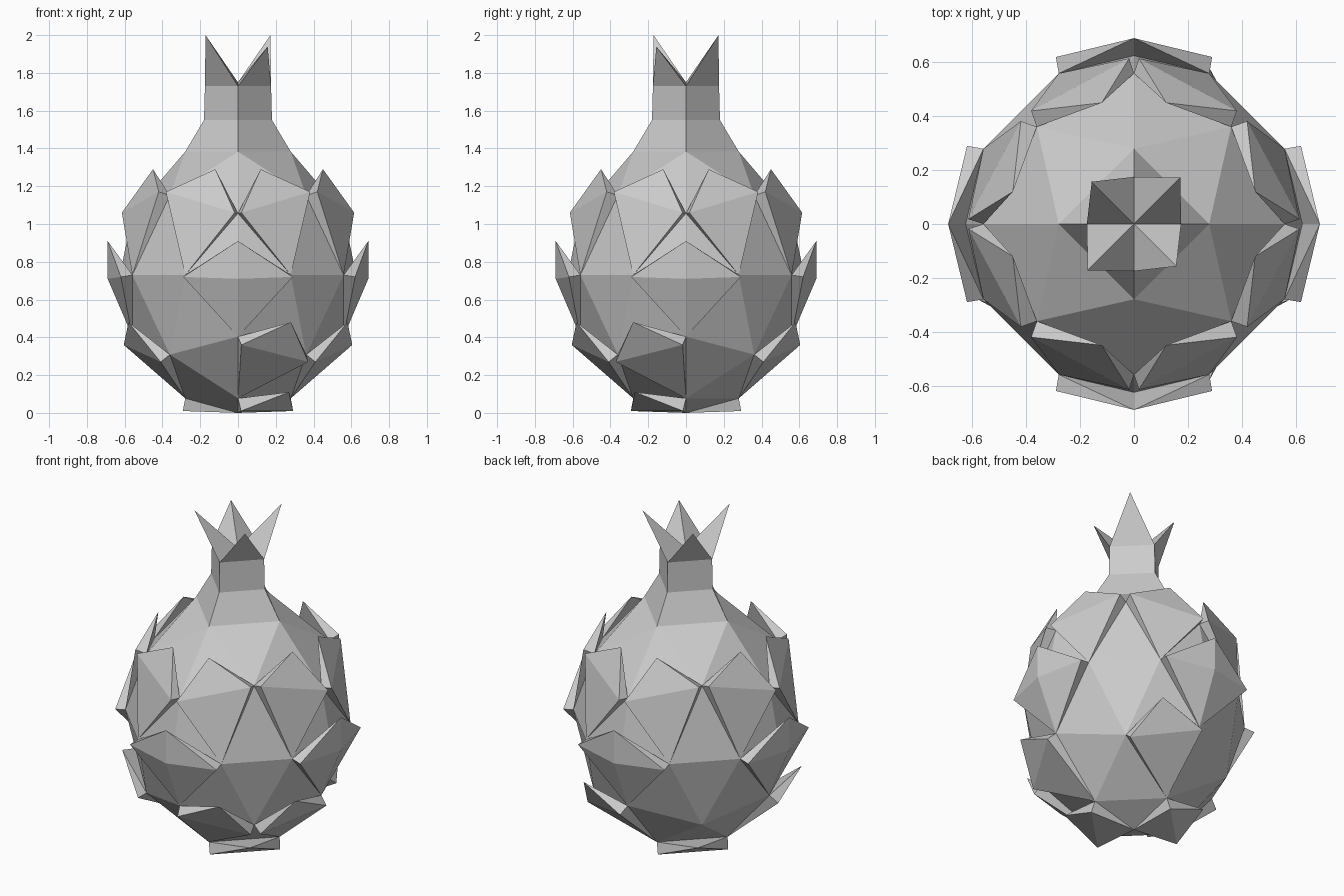
import bpy
import bmesh
from math import pi
from mathutils import Matrix, Vector

cube = bpy.data.objects.get("Cube")
if cube:
    bpy.data.objects.remove(cube, do_unlink=True)

grey = bpy.data.materials.new("light_grey")
grey.use_nodes = True
grey.diffuse_color = (0.6, 0.6, 0.6, 1)
grey.node_tree.nodes["Principled BSDF"].inputs["Base Color"].default_value = (0.6, 0.6, 0.6, 1)

RADIUS, HALF_HEIGHT = 0.625, 0.73


def skin(i, j, k):
    """Point on the egg-shaped skin in direction (i, j, k)."""
    d = Vector((i, j, k)).normalized()
    return Vector((d.x * RADIUS, d.y * RADIUS, HALF_HEIGHT * (1 + d.z)))


def finish(bm, name):
    bmesh.ops.recalc_face_normals(bm, faces=bm.faces)
    mesh = bpy.data.meshes.new(name)
    bm.to_mesh(mesh)
    bm.free()
    mesh.materials.append(grey)
    obj = bpy.data.objects.new(name, mesh)
    bpy.context.collection.objects.link(obj)
    return obj


# Fruit body: octahedral sphere, three divisions per edge
bm = bmesh.new()
steps = range(-3, 4)
for i in steps:
    for j in steps:
        for k in steps:
            if abs(i) + abs(j) + abs(k) == 3:
                bm.verts.new(skin(i, j, k))
bmesh.ops.convex_hull(bm, input=bm.verts)
top = max(bm.verts, key=lambda v: v.co.z)
bmesh.ops.delete(bm, geom=[top], context='VERTS')

# Four-sided neck growing out of the open top
shoulder = skin(1, 0, 2)
profile = [(shoulder.x, shoulder.z), (0.18, 1.55), (0.175, 1.73)]
rings = []
for r, z in profile:
    rings.append([bm.verts.new(Matrix.Rotation(q * pi / 2, 3, 'Z') @ Vector((r, 0, z)))
                  for q in range(4)])
for low, high in zip(rings, rings[1:]):
    for q in range(4):
        n = (q + 1) % 4
        bm.faces.new((low[q], low[n], high[n], high[q]))

# Pointed crown with a sunken centre
heart = bm.verts.new((0, 0, 1.75))
for q in range(4):
    reach, height = ((0.172, 2.0), (0.157, 1.94))[q % 2]
    tip = bm.verts.new(Matrix.Rotation(q * pi / 2, 3, 'Z') @ Vector((reach, reach, height)))
    a, b = rings[-1][q], rings[-1][(q + 1) % 4]
    for tri in ((a, b, tip), (a, tip, heart), (tip, b, heart)):
        bm.faces.new(tri)
bmesh.ops.remove_doubles(bm, verts=bm.verts, dist=0.001)
finish(bm, "fruit_body")


def scale(name, root, inner, outer, tip, flip, turns):
    """Closed leaf: root on the skin, inner edge on the skin, outer edge lifted, free tip."""
    bm = bmesh.new()
    place = Matrix.Rotation(turns * pi / 2, 3, 'Z') @ Matrix.Diagonal((-1 if flip else 1, 1, 1))
    p, t = bm.verts.new(place @ root), bm.verts.new(place @ Vector(tip))
    ins = [bm.verts.new(place @ v) for v in inner]
    outs = [bm.verts.new(place @ Vector(v)) for v in outer]
    for row in (ins, outs):
        for a, b in zip(row, row[1:]):
            bm.faces.new((p, a, b))
            bm.faces.new((a, t, b))
    for e in (0, -1):
        bm.faces.new((p, ins[e], outs[e]))
        bm.faces.new((ins[e], t, outs[e]))
    finish(bm, name)


for turns in range(4):
    # Middle row: one wide scale per side
    scale("middle_scale", skin(0, -2, -1),
          [skin(-1, -2, 0), skin(0, -3, 0), skin(1, -2, 0)],
          [(-0.29, -0.62, 0.72), (0, -0.69, 0.71), (0.29, -0.62, 0.72)],
          (0, -0.69, 0.91), False, turns)
    # Upper row: a mirrored pair per side
    for flip in (False, True):
        scale("upper_scale", skin(1, -2, 0),
              [skin(0, -2, 1), skin(1, -1, 1)],
              [(0.018, -0.615, 1.06), (0.382, -0.42, 1.17)],
              (0.12, -0.45, 1.29), flip, turns)

# Lower row: one scale per side, two of them mirrored
for flip, turns in ((False, 0), (True, 1), (True, 2), (False, 3)):
    scale("lower_scale", skin(0, -1, -2),
          [skin(0, -2, -1), skin(1, -1, -1)],
          [(0.018, -0.605, 0.36), (0.372, -0.41, 0.27)],
          (0.28, -0.58, 0.48), flip, turns)

# Underside: two opposite scales
for turns in (0, 2):
    scale("bottom_scale", skin(0, 0, -3),
          [skin(0, -1, -2), skin(1, 0, -2)],
          [(0.016, -0.292, 0.01), (0.292, -0.016, 0.01)],
          (0.27, -0.27, 0.11), False, turns)
